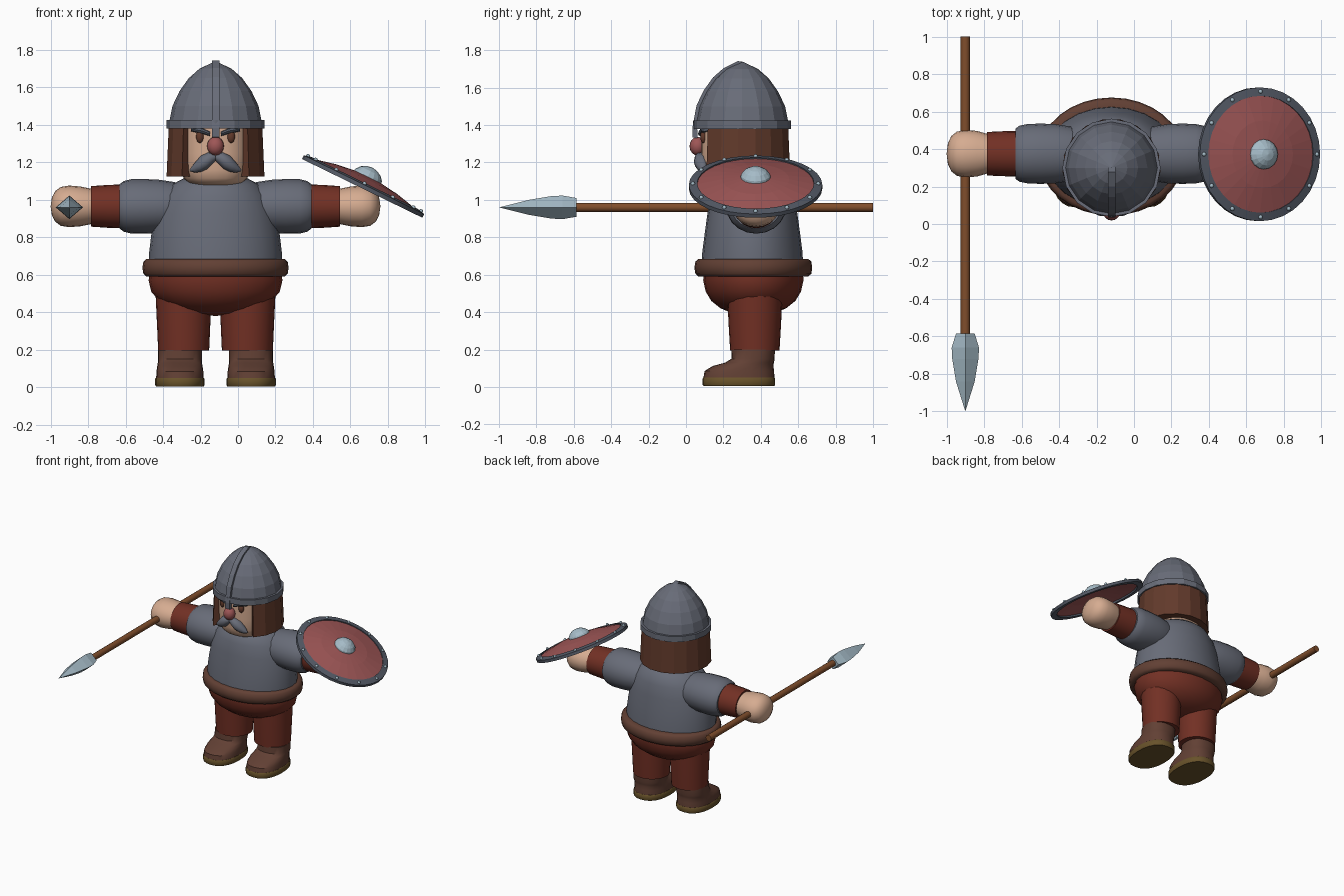
import bpy, bmesh, math
from mathutils import Vector, Matrix

if "Cube" in bpy.data.objects:
    bpy.data.objects.remove(bpy.data.objects["Cube"])

CX = -0.12   # body centre line
HY = 0.30    # head centre depth
BY = 0.355   # body centre depth
AZ = 0.965   # arm height


def lin(c):
    c /= 255
    return c / 12.92 if c <= 0.04045 else ((c + 0.055) / 1.055) ** 2.4


def material(name, r, g, b):
    m = bpy.data.materials.new(name)
    m.use_nodes = True
    col = (lin(r), lin(g), lin(b), 1)
    m.diffuse_color = col
    m.node_tree.nodes["Principled BSDF"].inputs["Base Color"].default_value = col
    return m


ARMOUR = material("armour grey", 104, 108, 120)
RIM = material("dark iron", 84, 90, 102)
TROUSER = material("rust red cloth", 114, 48, 36)
LEATHER = material("brown leather", 98, 64, 52)
SKIN = material("skin", 214, 172, 145)
HAIR = material("brown hair", 98, 58, 43)
RED = material("shield red", 158, 86, 86)
STEEL = material("bright steel", 166, 188, 200)
WOOD = material("spear wood", 128, 78, 44)
SOLE = material("olive sole", 104, 82, 42)


def finish(name, bm, mat, smooth):
    bmesh.ops.remove_doubles(bm, verts=bm.verts, dist=1e-5)
    bmesh.ops.recalc_face_normals(bm, faces=bm.faces)
    me = bpy.data.meshes.new(name)
    bm.to_mesh(me)
    bm.free()
    me.materials.append(mat)
    ob = bpy.data.objects.new(name, me)
    bpy.context.collection.objects.link(ob)
    if smooth:
        bpy.ops.object.select_all(action="DESELECT")
        ob.select_set(True)
        bpy.context.view_layer.objects.active = ob
        bpy.ops.object.shade_smooth_by_angle(angle=math.radians(smooth))
    return ob


def loft(name, sections, mat, smooth=40, cap=True):
    """Skin a row of closed cross-sections."""
    bm = bmesh.new()
    rows = [[bm.verts.new(p) for p in s] for s in sections]
    n = len(rows[0])
    for a, b in zip(rows, rows[1:]):
        for i in range(n):
            j = (i + 1) % n
            bm.faces.new((a[i], a[j], b[j], b[i]))
    if cap:
        bm.faces.new(rows[0])
        bm.faces.new(rows[-1])
    return finish(name, bm, mat, smooth)


def ellipse(centre, u, v, n, p=1.0):
    def power(c):
        return math.copysign(abs(c) ** p, c)
    out = []
    for i in range(n):
        a = math.tau * i / n
        out.append(Vector(centre) + Vector(u) * power(math.cos(a)) + Vector(v) * power(math.sin(a)))
    return out


def upright(name, x, rings, mat, n=24, smooth=40, cap=True, p=1.0):
    """Rings of (z, y centre, x radius, y radius)."""
    return loft(name, [ellipse((x, y, z), (rx, 0, 0), (0, ry, 0), n, p)
                       for z, y, rx, ry in rings], mat, smooth, cap)


def sideways(name, s, rings, mat, n=20):
    """Rings of (distance from centre line, depth radius, height radius)."""
    return loft(name, [ellipse((CX + s * d, 0.375, AZ), (0, ry, 0), (0, 0, rz), n)
                       for d, ry, rz in rings], mat)


def ball(name, loc, size, mat, seg=16, smooth=60):
    bm = bmesh.new()
    bmesh.ops.create_uvsphere(bm, u_segments=seg, v_segments=seg // 2, radius=1)
    bm.transform(Matrix.Translation(loc) @ Matrix.Diagonal((*size, 1)))
    return finish(name, bm, mat, smooth)


# Trunk
upright("torso", CX, [(0.64, BY, .355, .272), (.72, BY, .354, .268), (.82, BY, .342, .255),
                      (.93, BY, .32, .24), (1.02, BY, .285, .222), (1.08, BY, .235, .195),
                      (1.115, BY, .17, .15), (1.125, BY, .1, .1)], ARMOUR)
upright("belt", CX, [(z, .36, .39 - d, .315 - d) for z, d in
                     [(.59, .06), (.59, .022), (.605, .005), (.637, 0), (.67, .005),
                      (.685, .022), (.685, .06)]], LEATHER, n=32, smooth=50)
upright("hips", CX, [(.62, .36, .35, .265), (.57, .36, .357, .268), (.51, .36, .343, .255),
                     (.46, .36, .30, .225), (.42, .36, .235, .175), (.395, .36, .15, .115),
                     (.38, .36, 0, 0)], TROUSER)

# Limbs, one pass for each side
for s, side in ((-1, "right"), (1, "left")):
    upright(side + "_leg", CX + s * .17, [(.195, .368, .136, .132), (.33, .368, .142, .14),
                                          (.5, .368, .15, .148)], TROUSER)
    bx = CX + s * .19
    upright(side + "_boot", bx, [(.045, .283, .127, .19), (.085, .285, .125, .186),
                                 (.112, .305, .121, .162), (.13, .34, .118, .13),
                                 (.15, .358, .117, .116), (.2, .36, .117, .115)], LEATHER, p=.85)
    upright(side + "_sole", bx, [(.005, .283, .128, .19), (.012, .283, .132, .194),
                                 (.045, .283, .132, .194), (.05, .283, .128, .19)], SOLE, p=.85)
    sideways(side + "_sleeve", s, [(.12, .11, .1), (.22, .145, .13), (.3, .158, .142),
                                   (.38, .161, .146), (.45, .158, .145), (.49, .15, .135),
                                   (.512, .135, .118), (.512, .1, .09)], ARMOUR)
    sideways(side + "_forearm", s, [(.48, .122, .118), (.58, .12, .114), (.665, .116, .108),
                                    (.665, .09, .09)], TROUSER)
    sideways(side + "_fist", s, [(.64, .1, .09), (.67, .108, .096), (.72, .122, .106),
                                 (.78, .126, .111), (.825, .118, .104), (.855, .094, .082),
                                 (.873, .055, .048), (.88, 0, 0)], SKIN)

# Head
upright("head", CX, [(1.078, HY, .11, .14), (1.09, HY, .145, .18), (1.115, HY, .17, .205),
                     (1.16, HY, .185, .217), (1.25, HY, .19, .22), (1.42, HY, .19, .22)],
        SKIN, p=.82)


def around(angle, r, z):
    return Vector((CX + r * math.cos(angle), HY + r * math.sin(angle), z))


hair = []
for i in range(14):
    a = math.radians(-47 + 274 * i / 13)
    hair.append([around(a, .17, 1.125), around(a, .262, 1.125),
                 around(a, .25, 1.4), around(a, .17, 1.4)])
loft("hair", hair, HAIR, smooth=0)

# Face
ball("nose", (CX, .062, 1.287), (.045, .043, .05), RED)
for s, side in ((-1, "right"), (1, "left")):
    ball(side + "_eye", (CX + s * .083, .094, 1.337), (.021, .018, .034), HAIR)
    brow = [(.03, 1.352, .012), (.07, 1.367, .016), (.13, 1.378, .012)]
    loft(side + "_brow", [ellipse((CX + s * x, .08 + x * .16, z), (0, .022, 0), (0, 0, r), 8)
                          for x, z, r in brow], RIM)
    whisker = [(0, 1.232, .014), (.025, 1.225, .028), (.06, 1.2, .035), (.09, 1.178, .028),
               (.115, 1.163, .018), (.137, 1.155, .004)]
    loft(side + "_moustache", [ellipse((CX + s * x, .075 + x * .15, z), (0, r * 1.2, 0),
                                       (s * r * .5, 0, r), 12) for x, z, r in whisker], ARMOUR)

# Helmet
dome = [(1.41, .248), (1.5, .23), (1.58, .192), (1.65, .142), (1.7, .085), (1.74, 0)]
upright("helmet_dome", CX, [(z, HY, r, r) for z, r in dome], ARMOUR, n=16, smooth=0)
upright("helmet_band", CX, [(z, HY, r, r) for z, r in
                            [(1.38, .23), (1.38, .262), (1.425, .262), (1.425, .23), (1.38, .23)]],
        ARMOUR, n=16, smooth=0, cap=False)
guard = [(1.33, .25), (1.38, .252)] + dome[1:-1] + [(1.738, .008)]
loft("nose_guard", [[Vector((CX + w, HY - r - d, z + max(d, 0) * .3))
                     for w, d in ((-.02, -.012), (.02, -.012), (.02, .014), (-.02, .014))]
                    for z, r in guard], ARMOUR, smooth=0)

# Spear
SX = -0.9


def along(name, rings, mat, n, smooth):
    return loft(name, [ellipse((SX, y, .96), (rx, 0, 0), (0, 0, rz), n)
                       for y, rx, rz in rings], mat, smooth)


along("spear_shaft", [(-.62, .025, .025), (1, .025, .025)], WOOD, 10, 40)
along("spear_head", [(-1, 0, 0), (-.84, .05, .04), (-.72, .07, .06), (-.66, .073, .063),
                     (-.585, .05, .05)], STEEL, 4, 0)

# Shield, built flat and then tilted outward
tilt = Matrix.Translation((.667, .372, 1.07)) @ Matrix.Rotation(math.radians(26), 4, "Y")


def disc(name, rings, mat, n=32, smooth=0, cap=True):
    ob = loft(name, [ellipse((0, 0, z), (r, 0, 0), (0, r, 0), n) for z, r in rings],
              mat, smooth, cap)
    ob.data.transform(tilt)
    return ob


disc("shield_face", [(0, 0.04), (.045, .05), (.03, .18), (0, .325), (.012, .325), (.045, .18),
                     (.058, .08), (.06, 0)][1:], RED, n=24)
disc("shield_rim", [(-.01, .312), (-.01, .357), (.012, .357), (.022, .312), (-.01, .312)],
     RIM, smooth=30, cap=False)
disc("shield_boss", [(.05, .082), (.07, .078), (.092, .06), (.107, .034), (.114, 0)],
     STEEL, n=16)
for i in range(12):
    a = math.tau * i / 12
    spot = tilt @ Vector((.335 * math.cos(a), .335 * math.sin(a), .018))
    ball("shield_rivet", spot, (.012, .012, .012), STEEL, seg=8)
